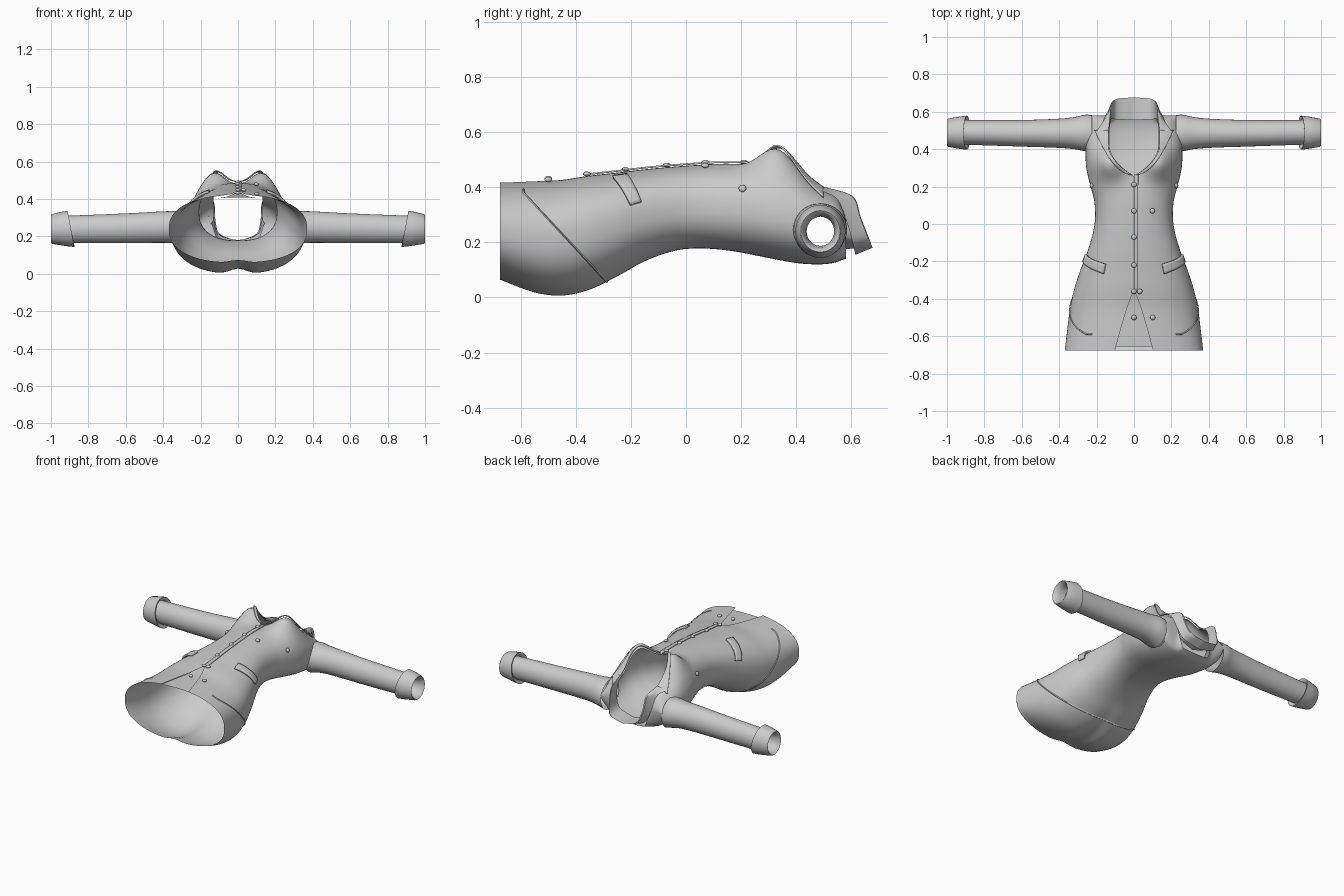
import bpy, bmesh, math
from mathutils import Vector

if "Cube" in bpy.data.objects:
    bpy.data.objects.remove(bpy.data.objects["Cube"])

cloth = bpy.data.materials.new("grey_cloth")
cloth.diffuse_color = (0.6, 0.6, 0.6, 1)
cloth.use_nodes = True
cloth.node_tree.nodes["Principled BSDF"].inputs["Base Color"].default_value = cloth.diffuse_color
E = 0.85          # roundness of the body sections
END = 0.58        # shoulder seam

# body stations: y, half width, back z, front z
BODY = [(-.675, .37, .06, .42), (-.55, .355, .012, .423), (-.45, .342, .0, .427), (-.35, .32, .022, .442),
        (-.25, .288, .072, .453), (-.15, .25, .13, .465), (-.05, .22, .167, .474), (.03, .208, .178, .48),
        (.12, .212, .174, .485), (.2, .232, .163, .483), (.3, .255, .143, .47), (.4, .258, .125, .455),
        (.47, .252, .12, .418), (.53, .24, .124, .385), (.58, .23, .14, .365)]


def sample(table, u):
    """Smooth interpolation of the rows of a table by their first column."""
    u = max(table[0][0], min(table[-1][0], u))
    n = len(table)
    i = max(k for k in range(n - 1) if table[k][0] <= u)
    a, b = table[i], table[i + 1]
    p, q = table[max(i - 1, 0)], table[min(i + 2, n - 1)]
    d = b[0] - a[0]
    f = (u - a[0]) / d
    out = []
    for c in range(1, len(a)):
        m0 = (b[c] - p[c]) / (b[0] - p[0]) * d
        m1 = (q[c] - a[c]) / (q[0] - a[0]) * d
        out.append((2*f**3 - 3*f**2 + 1)*a[c] + (f**3 - 2*f*f + f)*m0 + (3*f*f - 2*f**3)*b[c] + (f**3 - f*f)*m1)
    return out


def surf(y, t, off=0.0):
    """Point on the body: t = 0 is the front centre, pi the back centre."""
    w, zb, zt = sample(BODY, y)
    zc, h = (zb + zt) / 2, (zt - zb) / 2
    s, c = max(math.sin(t), 0), math.cos(t)
    x = (w + off) * s ** E
    z = zc + math.copysign((h + off) * abs(c) ** E, c)
    if c > 0:    # bust
        z += .088 * min(1, c * 2) * math.exp(-((x - .135) / .085) ** 2 - ((y - .325) / .085) ** 2)
    else:        # hollow along the back
        z += .03 * math.exp(-(x / .06) ** 2 - ((y + .5) / .2) ** 2)
    if y > .53:  # close the shoulders, leaving the neck open
        s = min(1, (y - .53) / (END - .53))
        k = max(0, min(1, (x - .1) / .04))
        z += (.27 - z) * (1 - math.sqrt(max(0, 1 - s * s))) * k
    return Vector((x, y, z))


def angle_at(y, x):
    return math.asin(min(1, max(0, x / sample(BODY, y)[0])) ** (1 / E))


def opening(y):
    """Half width of the front opening: neckline above, slit below."""
    if y > .26:
        return .13 * math.sin(min(1, (y - .26) / .16) * math.pi / 2) ** .8
    if y < -.36:
        return .1 * ((-.36 - y) / .31) ** .8
    return 0.0


def make(name, rows, closed=False, mirror=True, thick=0.0, keep=None):
    """Skin a grid of points, optionally mirrored in x."""
    bm = bmesh.new()
    grid = [[bm.verts.new(p) for p in r] for r in rows]
    for a, b in zip(grid, grid[1:]):
        n = len(a)
        for i in range(n if closed else n - 1):
            j = (i + 1) % n
            f = bm.faces.new((a[i], a[j], b[j], b[i]))
            if keep and not keep(f.calc_center_median()):
                bm.faces.remove(f)
    bmesh.ops.remove_doubles(bm, verts=bm.verts, dist=1e-5)
    bmesh.ops.recalc_face_normals(bm, faces=bm.faces)
    return finish(name, bm, mirror, thick)


def finish(name, bm, mirror, thick=0.0):
    me = bpy.data.meshes.new(name)
    bm.to_mesh(me)
    bm.free()
    me.materials.append(cloth)
    ob = bpy.data.objects.new(name, me)
    bpy.context.collection.objects.link(ob)
    if thick:
        m = ob.modifiers.new("thickness", 'SOLIDIFY')
        m.thickness, m.offset = thick, 0
    if mirror:
        m = ob.modifiers.new("mirror", 'MIRROR')
        m.merge_threshold = .0005
    bpy.ops.object.select_all(action='DESELECT')
    ob.select_set(True)
    bpy.context.view_layer.objects.active = ob
    bpy.ops.object.shade_smooth_by_angle(angle=math.radians(45))
    return ob


def span(a, b, n):
    return [a + (b - a) * i / n for i in range(n + 1)]


def patch(name, ys, t_lo, t_hi, off, n=10, **kw):
    """Strip lying on the body between two angles that depend on y."""
    return make(name, [[surf(y, t, off) for t in span(t_lo(y), t_hi(y), n)] for y in ys], **kw)


# body shell with neckline, front slit and arm holes
ys = span(-.675, .53, 70) + [.53 + .05 * math.sin(a) for a in span(0, math.pi / 2, 8)[1:]]
patch("body", ys, lambda y: angle_at(y, opening(y)), lambda y: math.pi, 0, n=56,
      keep=lambda c: c.x < .17 or (c.y - .487) ** 2 + (c.z - .24) ** 2 > .075 ** 2)

# under panel behind the slit, and the overlapping front edge
patch("under_panel", span(-.655, -.34, 14), lambda y: 0,
      lambda y: angle_at(y, opening(y) + .02), -.012)
patch("front_placket", span(-.36, .265, 40), lambda y: 0,
      lambda y: angle_at(y, .022), .006, n=3, mirror=False, thick=.006)

# lapels along the neckline
patch("lapel", span(.262, .5, 24), lambda y: angle_at(y, opening(y)),
      lambda y: angle_at(y, .2 * ((y - .26) / .24) ** .48), .012, thick=.006)

# pocket flaps and their buttons
rows = []
for t in span(.5, 1.33, 12):
    f = (t - .5) / .83
    mid, half = -.24 + .058 * f, .026 - .007 * f
    rows.append([surf(mid + half * k, t, .008) for k in (-1, -.5, 0, .5, 1)])
make("pocket_flap", rows, thick=.014)

# hip seam running round the back
rows = []
for t in span(.6, math.pi, 40):
    y = -.45
    for _ in range(12):
        y = .5 * y + .5 * (-.59 + min(.33, .94 * max(0, .38 - surf(y, t).z)))
    rows.append([surf(y - .004, t, .001), surf(y, t, .005), surf(y + .004, t, .001)])
make("hip_seam", rows)

# sleeves: x, centre y, centre z, radius y, radius z
SLEEVE = [(.225, .487, .242, .095, .098), (.26, .487, .248, .098, .094), (.31, .486, .25, .087, .087),
          (.4, .485, .25, .078, .084), (.6, .485, .244, .071, .079), (.93, .49, .238, .065, .072)]


def ring(x, cy, cz, ry, rz, slant=0.0):
    return [(x + slant * math.sin(a), cy + ry * math.cos(a), cz + rz * math.sin(a))
            for a in (2 * math.pi * i / 32 for i in range(32))]


make("sleeve", [ring(x, *sample(SLEEVE, x)) for x in span(.225, .93, 28)], closed=True)

# turned back cuffs: x, radius, slant
CUFF = [(.91, .066, .018), (.893, .085, .018), (.893, .091, .018), (.935, .086, .012), (.994, .075, 0),
        (1.0, .071, 0), (.997, .066, 0), (.96, .055, 0), (.92, .05, 0)]
make("cuff", [ring(x, .488, .24, r, r * 1.06, s) for x, r, s in CUFF], closed=True)

# collar: inner base, fold, outer fall (front end to centre back)
BASE = [(0, .135, .47, .395), (1, .128, .53, .375), (2, .122, .56, .30), (3, .1, .56, .215), (4, 0, .555, .175)]
FOLD = [(0, .137, .5, .402), (1, .125, .605, .367), (2, .121, .635, .29), (3, .095, .668, .205), (4, 0, .677, .18)]
FALL = [(0, .2, .495, .385), (1, .165, .55, .355), (2, .15, .585, .27), (3, .115, .607, .19), (4, 0, .615, .155)]
rows = []
for u in span(0, 4, 24):
    a, b, c = (Vector(sample(k, u)) for k in (BASE, FOLD, FALL))
    rows.append([a, a.lerp(b, .5), b, b.lerp(c, .1) + Vector((.004, .003, 0)) * min(1, 4 - u),
                 b.lerp(c, .5), c])
make("collar", rows)


# buttons
def button(name, y, t, mirror=False, side=1, r=.014):
    p = surf(y, t, .008)
    n = (surf(y, t + .02) - surf(y, t - .02 if t else 0)).cross(Vector((0, 1, 0))) if t else Vector((0, 0, 1))
    if n.dot(Vector((math.sin(t), 0, math.cos(t)))) < 0:
        n = -n
    bm = bmesh.new()
    bmesh.ops.create_uvsphere(bm, u_segments=16, v_segments=8, radius=r)
    q = Vector((0, 0, 1)).rotation_difference(n.normalized())
    for v in bm.verts:
        v.co.z *= .6
        v.co = q @ v.co + p
        v.co.x *= side
    bmesh.ops.recalc_face_normals(bm, faces=bm.faces)
    finish(name, bm, mirror)


for i, y in enumerate((.21, .07, -.07, -.22, -.36, -.5)):
    button(f"front_button_{i + 1}", y, 0)
for i, (x, y) in enumerate(((.095, .07), (.03, -.36), (.098, -.5))):
    button(f"extra_button_{i + 1}", y, angle_at(y, x))
button("pocket_button", -.2, 1.0, mirror=True)
button("side_button", .205, 1.2, mirror=True)
